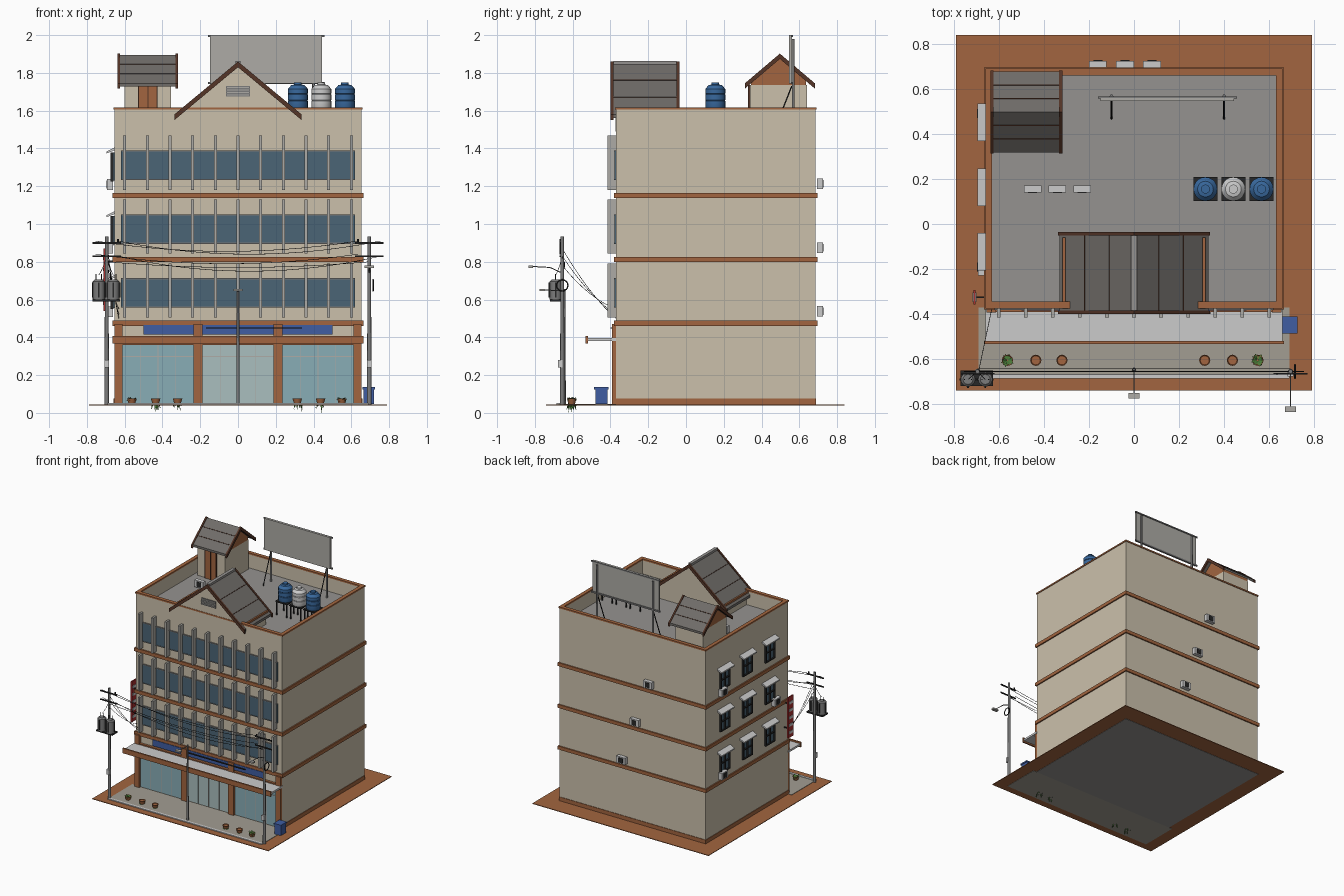
import bpy, bmesh, math, random
from mathutils import Vector

if "Cube" in bpy.data.objects:
    bpy.data.objects.remove(bpy.data.objects["Cube"])
random.seed(4)

def mat(name, r, g, b):
    m = bpy.data.materials.new(name)
    m.diffuse_color = (r, g, b, 1)
    m.use_nodes = True
    m.node_tree.nodes["Principled BSDF"].inputs["Base Color"].default_value = m.diffuse_color
    return m

WALL = mat("plaster", .60, .53, .41)
BRICK = mat("terracotta", .36, .13, .05)
DARK = mat("dark_wood", .09, .035, .02)
GLASS = mat("window_glass", .07, .13, .18)
SHOP = mat("shop_glass", .25, .42, .47)
DOOR = mat("door_glass", .40, .52, .52)
FIN = mat("fin_grey", .42, .41, .38)
PALE = mat("pale_grey", .6, .6, .58)
FLOOR = mat("roof_floor", .30, .29, .28)
TILE = mat("roof_sheet", .16, .15, .14)
BLUE = mat("blue", .05, .11, .36)
TANK = mat("tank_blue", .04, .14, .34)
METAL = mat("pole_grey", .2, .2, .2)
BLACK = mat("black", .02, .02, .02)
LEAF = mat("leaf", .07, .2, .04)
RED = mat("sign_red", .4, .03, .03)
PAVE = mat("paving", .36, .34, .29)

def finish(name, bm, m):
    bmesh.ops.recalc_face_normals(bm, faces=bm.faces)
    me = bpy.data.meshes.new(name)
    bm.to_mesh(me)
    bm.free()
    me.materials.append(m)
    ob = bpy.data.objects.new(name, me)
    bpy.context.collection.objects.link(ob)
    return ob

def boxes(name, m, *bs):
    """Each box is x0, x1, y0, y1, z0, z1."""
    bm = bmesh.new()
    for x0, x1, y0, y1, z0, z1 in bs:
        for v in bmesh.ops.create_cube(bm, size=1)["verts"]:
            v.co = ((x0 + x1) / 2 + v.co.x * (x1 - x0), (y0 + y1) / 2 + v.co.y * (y1 - y0),
                    (z0 + z1) / 2 + v.co.z * (z1 - z0))
    return finish(name, bm, m)

def prism(name, m, pts, axis, a, b):
    """Extrude a profile (u, z) along x or y from a to b."""
    bm = bmesh.new()
    f = bm.faces.new([bm.verts.new((u, a, z) if axis == "y" else (a, u, z)) for u, z in pts])
    ex = bmesh.ops.extrude_face_region(bm, geom=[f])["geom"]
    d = Vector((0, b - a, 0) if axis == "y" else (b - a, 0, 0))
    bmesh.ops.translate(bm, vec=d, verts=[v for v in ex if isinstance(v, bmesh.types.BMVert)])
    return finish(name, bm, m)

def lathe(name, m, x, y, prof, n=20):
    """Revolve (r, z) points about a vertical line."""
    bm = bmesh.new()
    rings = [[bm.verts.new((x + r * math.cos(2 * math.pi * i / n), y + r * math.sin(2 * math.pi * i / n), z))
              for i in range(n)] for r, z in prof]
    for a, b in zip(rings, rings[1:]):
        for i in range(n):
            bm.faces.new((a[i], a[(i + 1) % n], b[(i + 1) % n], b[i]))
    bm.faces.new(rings[0])
    bm.faces.new(rings[-1])
    ob = finish(name, bm, m)
    for p in ob.data.polygons:
        p.use_smooth = len(p.vertices) == 4
    ob.data.set_sharp_from_angle(angle=math.radians(35))
    return ob

def tube(name, m, r, *paths):
    cu = bpy.data.curves.new(name, "CURVE")
    cu.dimensions, cu.bevel_depth, cu.bevel_resolution, cu.use_fill_caps = "3D", r, 1, True
    for path in paths:
        s = cu.splines.new("POLY")
        s.points.add(len(path) - 1)
        for p, c in zip(s.points, path):
            p.co = (*c, 1)
    tmp = bpy.data.objects.new(name + "_path", cu)
    me = bpy.data.meshes.new_from_object(tmp)
    bpy.data.objects.remove(tmp)
    me.materials.append(m)
    bpy.context.collection.objects.link(bpy.data.objects.new(name, me))

def chevron(h, zr, ze, t, c=0):
    return [(c - h, ze), (c, zr), (c + h, ze), (c + h, ze - t), (c, zr - t), (c - h, ze - t)]

G, X, YF, YB, R = .045, .655, -.37, .685, 1.49

# Plot and pavement
boxes("plot_base", BRICK, (-.79, .79, -.74, .84, .04, G))
boxes("plot_underside", FLOOR, (-.66, .66, YF, .69, .038, .042))
boxes("pavement", PAVE, (-.69, .69, -.68, YF, .038, .048))
boxes("kerb", PALE, (-.69, .69, -.685, -.665, .04, .052))

# Main body, roof floor, parapet
boxes("building_body", WALL, (-X, X, YF, YB, G, R))
boxes("roof_floor", FLOOR, (-X + .02, X - .02, YF + .02, YB - .02, R, R + .004))
def ring(o, t, z0, z1):
    x, f, b = X + o, YF - o, YB + o
    return [(-x, x, f, f + t, z0, z1), (-x, x, b - t, b, z0, z1),
            (-x, -x + t, f, b, z0, z1), (x - t, x, f, b, z0, z1)]
boxes("parapet", WALL, *ring(0, .022, R - .01, 1.607))
boxes("parapet_cap", BRICK, *ring(.005, .03, 1.605, 1.617))
for i, z in enumerate((.475, .812, 1.151)):
    boxes(f"floor_band_{i}", BRICK, *ring(.01, .03, z - .014, z + .014))
boxes("base_trim", BRICK, *ring(.004, .02, G, .076))

# Front windows with vertical fins
for i in range(3):
    z = .635 + i * .338
    boxes(f"ribbon_window_{i}", GLASS, (-.62, .62, YF - .008, YF + .01, z - .075, z + .075))
    boxes(f"fins_{i}", FIN, *[(k * .12 - .608, k * .12 - .592, -.415, YF, z - .13, z + .157) for k in range(11)])
    boxes(f"window_frames_{i}", METAL, *[(-.62, .62, YF - .011, YF, z + s - .003, z + s + .003) for s in (-.075, .075)])

# Shop front
boxes("shop_columns", BRICK, *[(a, b, -.392, YF, G, .47) for a, b in
      ((-.655, -.612), (-.235, -.187), (.187, .235), (.612, .655))], (-.655, .655, -.39, YF, .36, .405))
for n, a, b, m in (("left", -.612, -.235, SHOP), ("middle", -.187, .187, DOOR), ("right", .235, .612, SHOP)):
    boxes(f"shop_glass_{n}", m, (a, b, YF - .006, YF + .01, .05, .36))
    w = (b - a) / 4
    boxes(f"shop_mullions_{n}", FIN, *[(a + w * k - .002, a + w * k + .002, YF - .009, YF, .05, .36) for k in (1, 2, 3)],
          (a, b, YF - .009, YF, .297, .302))
boxes("canopy_slab", PALE, (-.66, .66, -.525, YF, .38, .396))
boxes("canopy_fascia", BRICK, (-.665, .665, -.532, -.52, .368, .408))
boxes("shop_sign", BLUE, (-.5, .5, -.384, YF, .415, .465))
boxes("shop_sign_lamp", BLACK, (-.17, .34, -.40, -.39, .447, .453))

# Front gable on the roof
prism("gable_body", WALL, [(-.3, R), (.3, R), (.3, 1.585), (0, 1.835), (-.3, 1.585)], "y", YF - .003, -.07)
prism("gable_roof", TILE, chevron(.33, 1.852, 1.58, .02), "y", -.39, -.045)
for i, y in enumerate((-.40, -.05)):
    prism(f"gable_rake_{i}", DARK, chevron(.337, 1.86, 1.58, .03), "y", y, y + .015)
boxes("gable_ridge", FLOOR, (-.013, .013, -.385, -.05, 1.845, 1.862))
for s in (-1, 1):
    tube(f"gable_seams_{s}", DARK, .002, *[[(s * x, -.385, 1.853 - x * .824), (s * x, -.05, 1.853 - x * .824)]
                                         for x in (.11, .22)])
    boxes(f"gable_gutter_{s}", BRICK, (s * .305, s * .317, -.37, -.06, 1.595, 1.61))
boxes("gable_vent", METAL, (-.064, .064, -.378, -.37, 1.675, 1.73))
boxes("gable_vent_slats", FIN, *[(-.064, .064, -.385, -.37, z, z + .006) for z in (1.68, 1.693, 1.706, 1.719)])

# Stair house
boxes("stair_house", WALL, (-.60, -.355, .34, .64, R, 1.735))
prism("stair_gable", BRICK, [(.345, 1.735), (.635, 1.735), (.635, 1.76), (.495, 1.88), (.345, 1.76)], "x", -.60, -.355)
prism("stair_roof", TILE, chevron(.18, 1.895, 1.745, .018, .497), "x", -.63, -.325)
for i, x in enumerate((-.638, -.332)):
    prism(f"stair_rake_{i}", DARK, chevron(.185, 1.902, 1.745, .028, .497), "x", x, x + .014)
tube("stair_roof_seams", DARK, .002, *[[(x, .497 + s * d, 1.896 - d * .833) for x in (-.63, -.325)]
                                      for s in (-1, 1) for d in (.06, .12)])
boxes("stair_door", BRICK, (-.525, -.43, .332, .34, R, 1.73))
boxes("stair_door_frame", DARK, (-.53, -.523, .328, .34, R, 1.735), (-.432, -.425, .328, .34, R, 1.735),
      (-.48, -.475, .329, .34, R, 1.73))

# Billboard with legs and struts
boxes("billboard", FIN, (-.148, .445, .545, .56, 1.745, 2.0))
boxes("billboard_frame", METAL, (-.16, .457, .556, .566, 1.74, 1.752), (-.16, .457, .556, .566, 1.99, 2.0))
tube("billboard_legs", METAL, .008, *[[(x, .567, R), (x, .567, 1.98)] for x in (-.1, .4)])
tube("billboard_struts", BLACK, .004, *[[(x, .56, 1.73), (x, .465, R)] for x in (-.1, .4)])

# Water tanks on stands
for i, x in enumerate((.317, .441, .566)):
    lathe(f"water_tank_{i}", PALE if i == 1 else TANK, x, .155,
          [(.05, 1.61), (.053, 1.617), (.053, 1.65), (.050, 1.653), (.053, 1.656), (.053, 1.685), (.050, 1.688),
           (.053, 1.691), (.053, 1.715), (.035, 1.735), (.02, 1.738), (.02, 1.75)])
    boxes(f"tank_stand_{i}", BLACK, (x - .053, x + .053, .102, .208, 1.6, 1.61),
          *[(x + a - .004, x + a + .004, .155 + b - .004, .155 + b + .004, R, 1.6)
            for a in (-.045, .045) for b in (-.045, .045)])

# Air conditioners: roof, back wall, left wall
def aircon(name, x, y, z, d):
    w, t = .039, .015
    hx, hy = (w, t) if d[0] == 0 else (t, w)
    boxes(name, PALE, (x - hx, x + hx, y - hy, y + hy, z - .028, z + .028))
    c = Vector((x, y, z)) + Vector(d) * t
    tx, ty = (.02, .003) if d[0] == 0 else (.003, .02)
    boxes(name + "_fan", BLACK, (c.x - tx, c.x + tx, c.y - ty, c.y + ty, z - .02, z + .02))
for i in range(3):
    aircon(f"roof_aircon_{i}", -.45 + .11 * i, .155, R + .045, (0, -1, 0))
    aircon(f"back_aircon_{i}", .08 - .12 * i, .709, .538 + .337 * i, (0, 1, 0))
    aircon(f"left_aircon_{i}", -.678, (.49, -.19, .49)[i], .535 + .337 * i, (-1, 0, 0))

# Left wall windows with small awnings and bars
for r in range(3):
    for c in range(3):
        y, z = .452 - .288 * c, .635 + .337 * r
        n = f"{r}_{c}"
        boxes("side_window_" + n, GLASS, (-.662, -.65, y - .055, y + .055, z - .08, z + .07))
        boxes("side_bars_" + n, BLACK, *[(-.674, -.66, y + k - .004, y + k + .004, z - .085, z + .07) for k in (-.055, 0, .055)],
              *[(-.674, -.66, y - .058, y + .058, z + k, z + k + .008) for k in (-.085, -.01, .062)])
        prism("side_awning_" + n, PALE, [(-.655, z + .095), (-.695, z + .075), (-.695, z + .065), (-.655, z + .08)],
              "y", y - .083, y + .083)

# Projecting sign on the left wall
boxes("side_sign", RED, (-.713, -.703, -.357, -.293, .54, .87))
boxes("side_sign_stripes", PALE, *[(-.716, -.70, -.347, -.303, z, z + .022) for z in (.57, .63, .69, .75, .81)])
boxes("side_sign_brackets", BLACK, *[(-.705, -.65, -.328, -.322, z, z + .008) for z in (.6, .8)])

# Utility poles, crossarms, transformers, cable coil
PY = -.655
for s, n in ((-1, "left"), (1, "right")):
    x = s * .695
    lathe(f"{n}_pole", METAL, x, PY, [(.012, G), (.009, .935)], 12)
    boxes(f"{n}_crossarms", BLACK, *[(x - .075, x + .075, PY - .014, PY - .006, z, z + .009) for z in (.825, .895)])
    lathe(f"{n}_insulator", BLACK, x - s * .06, PY - .01, [(.005, .9), (.005, .92)], 8)
    boxes(f"{n}_meter_box", PALE, (x - .013, x + .013, PY - .022, PY, .24, .28))
for i, x in enumerate((-.737, -.66)):
    lathe(f"transformer_{i}", METAL, x, -.69, [(.032, .6), (.032, .695), (.022, .705)], 16)
    boxes(f"transformer_fins_{i}", BLACK, (x - .037, x + .037, -.694, -.686, .61, .69), (x - .004, x + .004, -.727, -.653, .61, .69))
    tube(f"transformer_bushings_{i}", BLACK, .003, *[[(x + d, -.69, .7), (x + d, -.69, .735)] for d in (-.015, .015)])
boxes("transformer_shelf", BLACK, (-.77, -.625, -.72, -.65, .59, .6))
tube("cable_coil", BLACK, .004, [(.715, PY + .03 * math.cos(a * .3927), .675 + .03 * math.sin(a * .3927)) for a in range(17)])

def sag(a, b, d, n=14):
    a, b = Vector(a), Vector(b)
    return [a.lerp(b, i / n) - Vector((0, 0, 4 * d * (i / n) * (1 - i / n))) for i in range(n + 1)]
tube("overhead_wires", BLACK, .0016, *[sag((-.695 + dx, PY + dy, z), (.695 + dx, PY + dy, z), d) for dx, dy, z, d in
     ((-.06, -.012, .91, .055), (.06, -.012, .91, .07), (-.06, 0, .84, .05), (.06, 0, .83, .08), (0, .012, .8, .03))])
tube("service_wires", BLACK, .0014, *[sag((-.69, PY, z), (-.63, YF, e), .03) for z, e in ((.87, .5), (.83, .52), (.78, .55))],
     sag((-.695, PY, .83), (-.66, -.69, .73), .01), sag((-.695, PY, .83), (-.737, -.69, .73), .01))

# Street lamps
tube("right_lamp_arm", METAL, .003, [(.695, PY, .74), (.695, -.72, .77), (.695, -.81, .775)])
boxes("right_lamp_head", FIN, (.67, .72, -.835, -.81, .767, .78))
lathe("middle_lamp_post", METAL, 0, -.645, [(.009, G), (.006, .655)], 12)
tube("middle_lamp_arm", METAL, .003, [(0, -.645, .645), (0, -.76, .652)])
boxes("middle_lamp_head", FIN, (-.024, .024, -.775, -.75, .645, .657))

# Bin
boxes("bin", BLUE, (.665, .72, -.48, -.415, .048, .125))
boxes("bin_lid", BLUE, (.66, .725, -.486, -.41, .125, .136))

# Potted plants: bushes at the ends, drooping grass elsewhere
for i, x in enumerate((-.562, -.436, -.32, .314, .437, .55)):
    lathe(f"pot_{i}", BRICK, x, -.605, [(.017, .048), (.025, .075), (.022, .075), (.02, .07)], 12)
    bm = bmesh.new()
    bush = i in (0, 5)
    for k in range(26 if bush else 12):
        a, l = random.uniform(0, 6.28), random.uniform(.02, .033)
        d, w = Vector((math.cos(a), math.sin(a), 0)), Vector((-math.sin(a), math.cos(a), 0)) * .006
        c = Vector((x, -.605, .068 if bush else .055))
        tip = c + d * l + Vector((0, 0, random.uniform(-.01, .018) if bush else -.055 if k == 0 else random.uniform(-.045, -.02)))
        mid = c + d * l * .6 + Vector((0, 0, .008 if bush else -.004))
        bm.faces.new([bm.verts.new(p) for p in (c, mid - w, tip, mid + w)])
    finish(f"plant_{i}", bm, LEAF)
